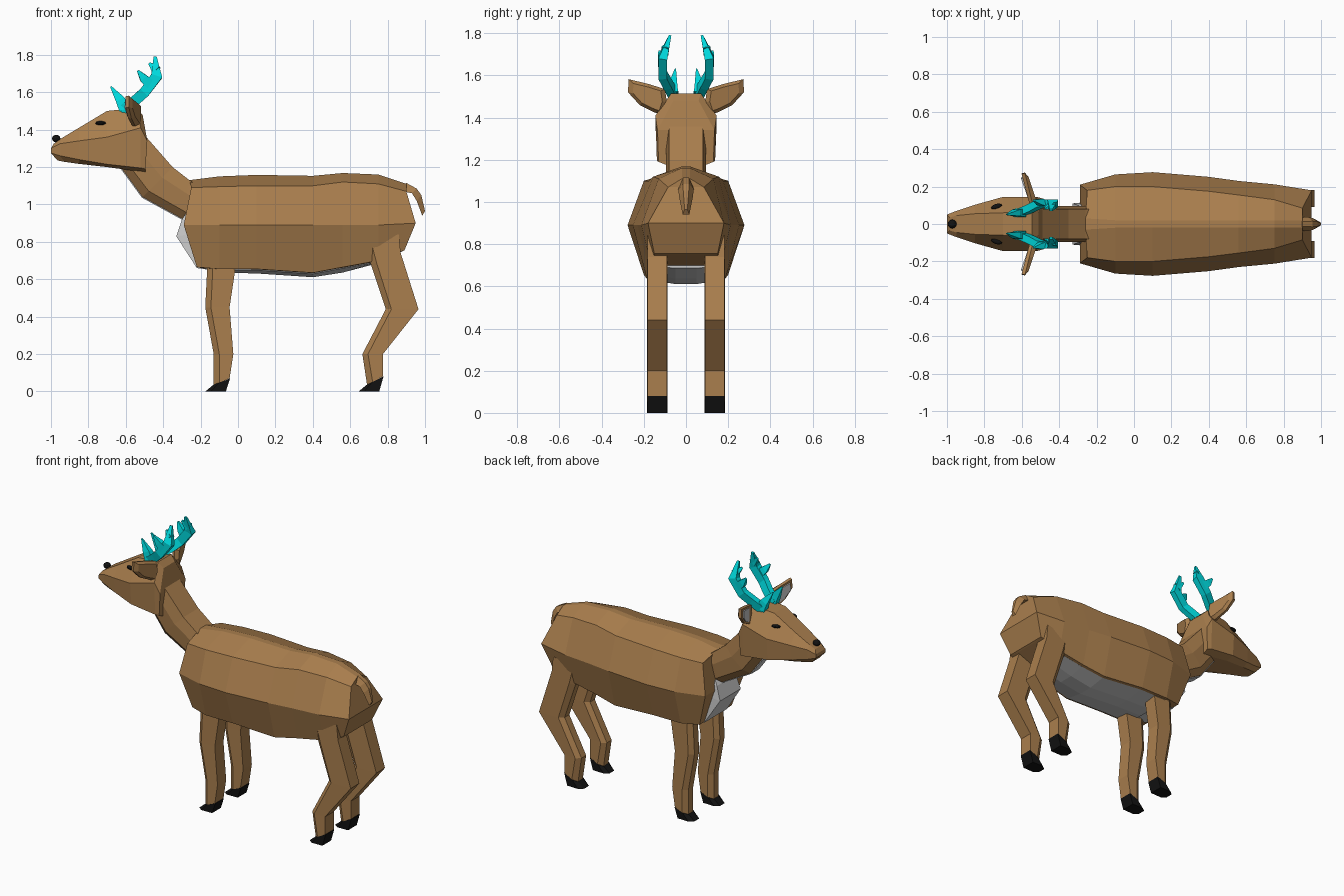
import bpy, bmesh
from mathutils import Vector

if "Cube" in bpy.data.objects:
    bpy.data.objects.remove(bpy.data.objects["Cube"])


def paint(name, rgb):
    m = bpy.data.materials.new(name)
    m.diffuse_color = (*rgb, 1)
    m.use_nodes = True
    m.node_tree.nodes["Principled BSDF"].inputs["Base Color"].default_value = m.diffuse_color
    return m


BROWN = paint("brown_hide", (0.40, 0.21, 0.075))
BLACK = paint("black", (0.006, 0.006, 0.006))
TEAL = paint("teal", (0.0, 0.72, 0.75))


def loft(name, rings, mat=None):
    """Skin equal-size rings; caps are strips joining point i to its mirror."""
    bm = bmesh.new()
    vs = [[bm.verts.new(p) for p in r] for r in rings]
    n = len(rings[0])
    for a, b in zip(vs, vs[1:]):
        for i in range(n):
            j = (i + 1) % n
            bm.faces.new((a[i], a[j], b[j], b[i]))
    for r in (vs[0], vs[-1]):
        for i in range(n // 2 - 1):
            bm.faces.new((r[i], r[i + 1], r[n - 2 - i], r[n - 1 - i]))
    bmesh.ops.recalc_face_normals(bm, faces=bm.faces)
    me = bpy.data.meshes.new(name)
    bm.to_mesh(me)
    bm.free()
    ob = bpy.data.objects.new(name, me)
    bpy.context.collection.objects.link(ob)
    if mat:
        me.materials.append(mat)
    return ob


def sym(half):
    return half + [(x, -y, z) for x, y, z in reversed(half)]


def flip(rings, s):
    return [[(p[0], p[1] * s, p[2]) for p in r] for r in rings]


def tube(path, radii):
    """Four-sided tapering branch."""
    pts = [Vector(p) for p in path]
    out = []
    for i, (p, r) in enumerate(zip(pts, radii)):
        d = (pts[min(i + 1, len(pts) - 1)] - pts[max(i - 1, 0)]).normalized()
        u = d.cross(Vector((0, 1, 0))).normalized()
        v = d.cross(u)
        out.append([p + r * q for q in (u + v * .7, u - v * .7, -u - v * .7, -u + v * .7)])
    return out


def ball(name, loc, scale, mat, rot=(0, 0, 0)):
    bpy.ops.mesh.primitive_uv_sphere_add(segments=10, ring_count=6, location=loc, rotation=rot)
    ob = bpy.context.object
    ob.name = name
    ob.scale = scale
    ob.data.materials.append(mat)


# Body: x, top z, shoulder y/z, side y, lower y/z, belly z
stations = [
    (-0.10, 1.15, .20, 1.095, .265, .20, .655, .64),
    (0.10, 1.158, .20, 1.10, .277, .20, .655, .635),
    (0.40, 1.153, .175, 1.10, .252, .185, .635, .615),
    (0.56, 1.168, .155, 1.12, .23, .17, .665, .64),
    (0.75, 1.16, .13, 1.11, .212, .165, .70, .69)]
front = sym([(-.26, .03, 1.13), (-.25, .18, 1.09), (-.29, .21, .89), (-.22, .17, .665), (-.20, .08, .66)])
rear = sym([(.90, .02, 1.11), (.90, .085, 1.07), (.95, .18, .90), (.89, .15, .755), (.88, .08, .75)])
loft("body", [front] + [sym([(x, .02, t), (x, sy, sz), (x, my, .89), (x, ly, lz), (x, .08, bz + .008)])
                        for x, t, sy, sz, my, ly, lz, bz in stations] + [rear], BROWN)

# Grey belly and chest patches
loft("belly", [sym([(x, .1, lz + .05), (x, ly - .015, lz - .006), (x, .05, bz - .004)])
               for x, t, sy, sz, my, ly, lz, bz in stations])
loft("chest", [sym([(-.20, .12, z + .02), (x, w, z)]) for x, w, z in
               ((-.28, .09, .95), (-.30, .10, .92), (-.33, .11, .83), (-.22, .12, .66), (-.10, .14, .642))])

# Neck, with a grey throat strip beneath
neck = [(-.18, 1.08, -.22, .88), (-.26, 1.13, -.30, .925), (-.35, 1.20, -.51, 1.04),
        (-.49, 1.36, -.62, 1.19), (-.56, 1.42, -.68, 1.26)]
loft("neck", [sym([(xt, .08, zt), (xt * .65 + xb * .35, .095, zt * .65 + zb * .35),
                   (xt * .2 + xb * .8, .085, zt * .2 + zb * .8), (xb, .045, zb)])
              for xt, zt, xb, zb in neck], BROWN)
loft("throat", [sym([(xb + .03, .035, zb + .03), (xb - .004, .042, zb - .004)]) for xt, zt, xb, zb in neck])

# Head
loft("head", [
    sym([(-.985, .035, 1.325), (-1.0, .05, 1.30), (-1.0, .05, 1.275), (-.965, .035, 1.235)]),
    sym([(-.95, .045, 1.35), (-.95, .07, 1.325), (-.95, .065, 1.26), (-.93, .045, 1.228)]),
    sym([(-.85, .055, 1.41), (-.85, .103, 1.34), (-.85, .095, 1.24), (-.85, .06, 1.217)]),
    sym([(-.70, .06, 1.50), (-.70, .145, 1.36), (-.70, .135, 1.215), (-.70, .08, 1.20)]),
    sym([(-.545, .07, 1.515), (-.52, .145, 1.41), (-.52, .138, 1.195), (-.52, .08, 1.175)]),
    sym([(-.51, .06, 1.48), (-.485, .135, 1.34), (-.495, .13, 1.19), (-.495, .08, 1.17)])], BROWN)
ball("nose", (-.972, 0, 1.352), (.024, .024, .02), BLACK)

# Tail
loft("tail", [sym([(xo, w * .4, zo), (xi, w, zi)]) for xo, zo, xi, zi, w in
              ((.90, 1.115, .88, 1.07, .035), (.955, 1.085, .93, 1.06, .037),
               (.98, 1.05, .955, 1.02, .032), (1.0, .965, .985, .94, .016))], BROWN)


def leg_ring(xf, zf, xb, zb):
    m, zm = xf + .03, zf + (zb - zf) * .03 / (xb - xf)
    return [(xb, .09, zb), (m, .088, zm), (xf, .11, zf), (xf, .16, zf), (m, .184, zm), (xb, .182, zb)]


legs = {
    "front": [(-.17, .80, 0, .80), (-.165, .65, -.015, .65), (-.175, .45, -.045, .45),
              (-.13, .20, -.025, .20), (-.13, .035, -.045, .07)],
    "hind": [(.68, .80, .86, .84), (.71, .68, .87, .74), (.79, .44, .965, .44),
             (.665, .20, .775, .20), (.69, .035, .775, .08)]}
ear = [(.09, 1.47), (.10, 1.535), (.18, 1.56), (.272, 1.582), (.275, 1.52), (.22, 1.46), (.15, 1.425), (.11, 1.41)]

for s, side in ((1, "left"), (-1, "right")):
    # Legs and hooves
    for kind, rows in legs.items():
        loft(f"{kind}_leg_{side}", flip([leg_ring(*r) for r in rows], s), BROWN)
        xf, zf, xb, zb = rows[-1]
        loft(f"{kind}_hoof_{side}", flip([leg_ring(xf - .003, zf, xb + .003, zb),
                                          leg_ring(xf - .045, 0, xb - .02, 0)], s), BLACK)
    # Ear and its grey inside
    cy, cz = .18, 1.50

    def ear_ring(x, k):
        return [(x - (y - .18) * .25, cy + (y - cy) * k, cz + (z - cz) * k) for y, z in ear]
    loft(f"ear_{side}", flip([ear_ring(-.578, .95), ear_ring(-.56, 1), ear_ring(-.54, .75)], s), BROWN)
    loft(f"inner_ear_{side}", flip([ear_ring(-.582, .72), ear_ring(-.57, .72)], s))
    # Antler beam and tines
    branches = {
        "antler_beam": ([(-.62, .055, 1.50), (-.55, .085, 1.555), (-.50, .11, 1.60),
                         (-.435, .11, 1.685), (-.443, .075, 1.79)], (.028, .028, .028, .03, .008)),
        "antler_brow_tine": ([(-.605, .06, 1.51), (-.63, .06, 1.56), (-.68, .05, 1.63)], (.032, .025, .004)),
        "antler_side_tine": ([(-.465, .11, 1.64), (-.505, .118, 1.675), (-.535, .127, 1.715)], (.028, .022, .006)),
        "antler_top_tine": ([(-.435, .10, 1.715), (-.475, .082, 1.755)], (.025, .006))}
    for name, (path, radii) in branches.items():
        loft(f"{name}_{side}", flip(tube(path, radii), s), TEAL)
    # Eye
    ball(f"eye_{side}", (-.735, s * .094, 1.435), (.03, .014, .011), BLACK, (0, 0, s * .3))
